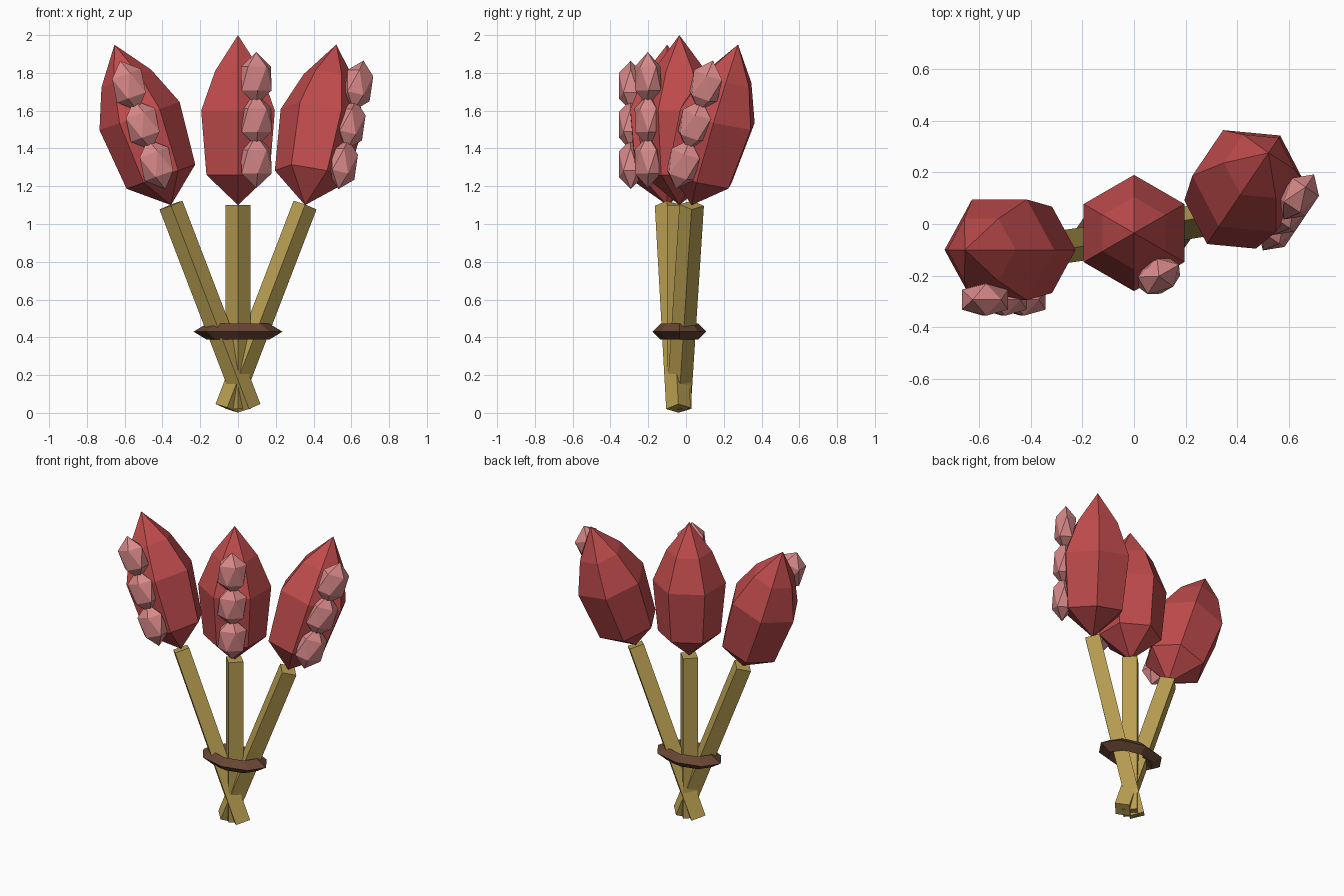
import bpy, bmesh
from math import radians, cos, sin, tau
from mathutils import Matrix, Vector

cube = bpy.data.objects.get("Cube")
if cube:
    bpy.data.objects.remove(cube, do_unlink=True)


def material(name, rgb):
    mat = bpy.data.materials.new(name)
    mat.use_nodes = True
    mat.diffuse_color = (*rgb, 1)
    mat.node_tree.nodes["Principled BSDF"].inputs["Base Color"].default_value = (*rgb, 1)
    return mat


RED = material("deep_red", (0.52, 0.07, 0.072))
PINK = material("pale_pink", (0.69, 0.25, 0.25))
TAN = material("straw_tan", (0.49, 0.35, 0.085))
BROWN = material("dark_brown", (0.138, 0.061, 0.034))


def finish(name, bm, mat, matrix=Matrix()):
    """Turn a bmesh into a flat shaded object placed by matrix."""
    bmesh.ops.recalc_face_normals(bm, faces=bm.faces)
    bm.transform(matrix)
    mesh = bpy.data.meshes.new(name)
    bm.to_mesh(mesh)
    bm.free()
    mesh.materials.append(mat)
    obj = bpy.data.objects.new(name, mesh)
    bpy.context.collection.objects.link(obj)


def bud(name, matrix):
    """Six sided bud: pointed ends joined through three rings."""
    bm = bmesh.new()
    bottom, top = bm.verts.new((0, 0, 0)), bm.verts.new((0, 0, 0.9))
    rings = [[bm.verts.new((r * cos(k * tau / 6), r * sin(k * tau / 6), z)) for k in range(6)]
             for z, r in ((0.16, 0.193), (0.5, 0.225), (0.71, 0.14))]
    for k in range(6):
        n = (k + 1) % 6
        bm.faces.new((bottom, rings[0][n], rings[0][k]))
        bm.faces.new((top, rings[-1][k], rings[-1][n]))
        for low, high in zip(rings, rings[1:]):
            bm.faces.new((low[k], low[n], high[n], high[k]))
    finish(name, bm, RED, matrix)


def seed(name, matrix):
    """Stretched, faceted seed."""
    bm = bmesh.new()
    bmesh.ops.create_icosphere(bm, subdivisions=1, radius=1)
    finish(name, bm, PINK, matrix @ Matrix.Diagonal((0.1, 0.073, 0.14, 1)))


def stem(name, start, end):
    """Square stem, corners facing front, back and sides."""
    start, end = Vector(start), Vector(end)
    axis = end - start
    bm = bmesh.new()
    bmesh.ops.create_cone(bm, cap_ends=True, segments=4, radius1=0.065,
                          radius2=0.065, depth=axis.length)
    for v in bm.verts:  # put the corners exactly on the local axes
        if min(abs(v.co.x), abs(v.co.y)) > 0.01:
            v.co = Matrix.Rotation(tau / 8, 3, "Z") @ v.co
    turn = Vector((0, 0, 1)).rotation_difference(axis).to_matrix().to_4x4()
    finish(name, bm, TAN, Matrix.Translation((start + end) / 2) @ turn)


# Flowers: side, bud base, stem foot, turn about z, lean
flowers = (
    ("right", (-0.355, -0.1, 1.1), (0.058, -0.04, 0.024), 0, -19.4),
    ("middle", (0, -0.035, 1.1), (0, -0.035, 0.02), 30, 0),
    ("left", (0.355, 0.03, 1.1), (-0.058, -0.04, 0.024), 56, 19.2),
)
for side, base, foot, turn, lean in flowers:
    place = (Matrix.Translation(base) @ Matrix.Rotation(radians(turn), 4, "Z")
             @ Matrix.Rotation(radians(lean), 4, "Y"))
    bud(side + "_bud", place)
    stem(side + "_stem", foot, base)
    for i in range(3):
        seed(f"{side}_seed_{i + 1}",
             place @ Matrix.Translation((0, -0.193, 0.23 + 0.22 * i)))

# Band tying the stems: oval ring with a diamond section
bm = bmesh.new()
loops = []
for k in range(8):
    a = k * tau / 8
    loops.append([bm.verts.new((r * cos(a), r * sin(a), z)) for r, z in
                  ((0.1425, 0), (0.1, 0.0425), (0.0575, 0), (0.1, -0.0425))])
for k in range(8):
    here, there = loops[k], loops[(k + 1) % 8]
    for j in range(4):
        m = (j + 1) % 4
        bm.faces.new((here[j], there[j], there[m], here[m]))
finish("stem_band", bm, BROWN,
       Matrix.Translation((0, -0.035, 0.43)) @ Matrix.Diagonal((1.65, 1, 1, 1)))
